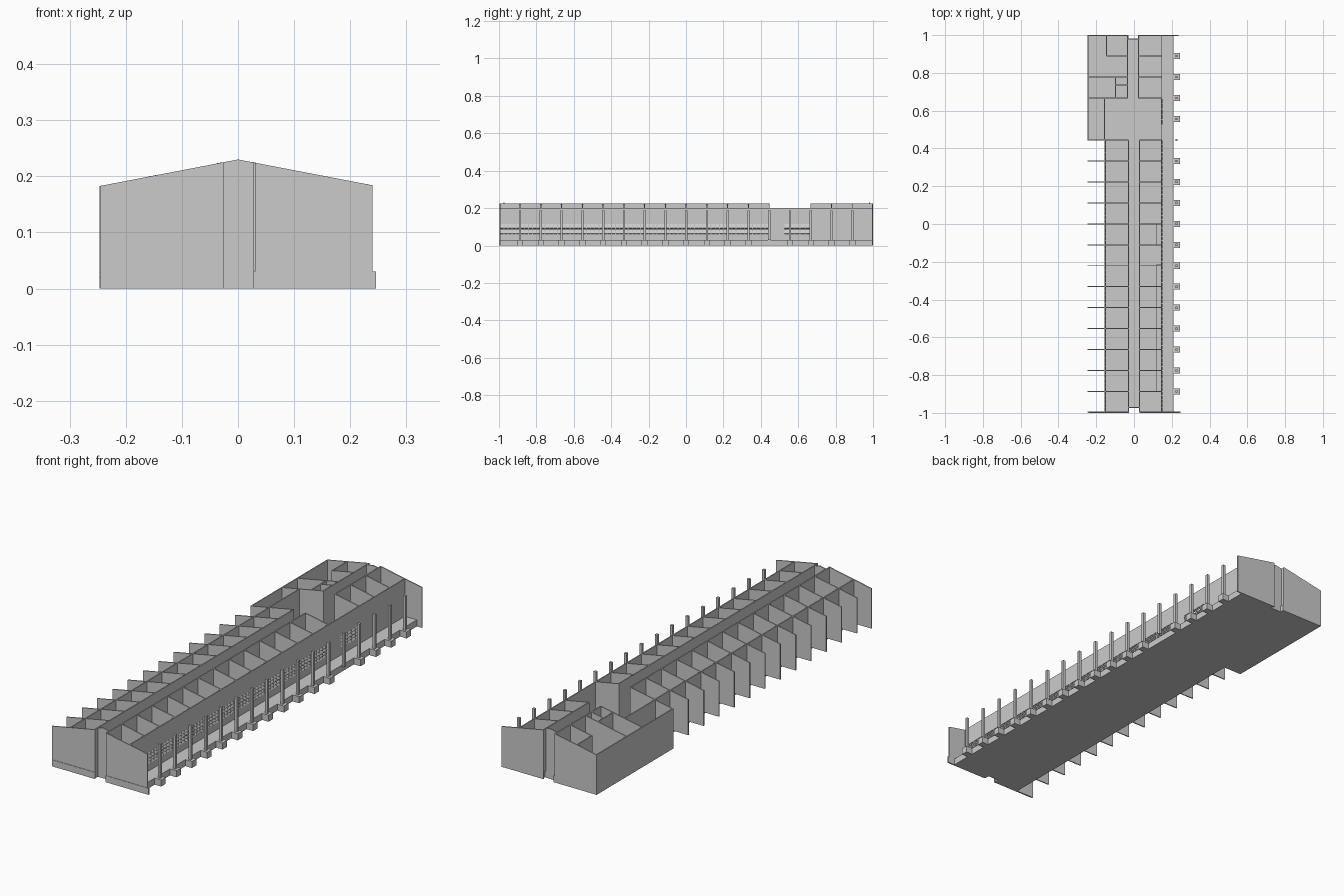
import bpy, bmesh
from mathutils import Matrix, Vector

if "Cube" in bpy.data.objects:
    bpy.data.objects.remove(bpy.data.objects["Cube"])

T = 0.005          # wall thickness
FLOOR = 0.03
STEP = 0.111       # bay length


def roof(x):
    return 0.23 - 0.192 * abs(x)


def finish(name, bm):
    bmesh.ops.recalc_face_normals(bm, faces=bm.faces)
    me = bpy.data.meshes.new(name)
    bm.to_mesh(me)
    bm.free()
    ob = bpy.data.objects.new(name, me)
    bpy.context.collection.objects.link(ob)
    return ob


def add_box(bm, x0, x1, y0, y1, z0, z1, tilt=0.0):
    m = (Matrix.Translation(((x0 + x1) / 2, (y0 + y1) / 2, (z0 + z1) / 2))
         @ Matrix.Rotation(tilt, 4, 'Y')
         @ Matrix.Diagonal((x1 - x0, y1 - y0, z1 - z0, 1)))
    bmesh.ops.create_cube(bm, size=1, matrix=m)


def boxes(name, items):
    bm = bmesh.new()
    for b in items:
        add_box(bm, *b)
    return finish(name, bm)


def add_prism(bm, pts, offset):
    f = bm.faces.new([bm.verts.new(p) for p in pts])
    ext = bmesh.ops.extrude_face_region(bm, geom=[f])['geom']
    bmesh.ops.translate(bm, vec=offset,
                        verts=[v for v in ext if isinstance(v, bmesh.types.BMVert)])


def cross_walls(name, items):
    """Walls running along x, their tops following the roof pitch: (x0, x1, y, z0)."""
    bm = bmesh.new()
    for x0, x1, y, z0 in items:
        xs = [x1, 0, x0] if x0 < 0 < x1 else [x1, x0]
        pts = [(x0, y - T / 2, z0), (x1, y - T / 2, z0)]
        pts += [(x, y - T / 2, roof(x)) for x in xs]
        add_prism(bm, pts, Vector((0, T, 0)))
    return finish(name, bm)


def long_wall(x, y0, y1, z0=FLOOR):
    return (x - T / 2, x + T / 2, y0, y1, z0, roof(x))


# floor slab, notched at both corridor ends
boxes("floor_slab", [
    (-0.155, -0.028, -0.998, 1, 0, FLOOR),
    (-0.028, 0.028, -0.97, 0.98, 0, FLOOR),
    (0.028, 0.21, -0.998, 1, 0, FLOOR),
    (-0.245, -0.155, 0.442, 1, 0, FLOOR)])

# gable end walls with the recessed corridor ends
cross_walls("gable_walls", [
    (-0.245, -0.026, -0.9955, 0), (0.03, 0.24, -0.9955, 0),
    (-0.03, 0.03, -0.972, 0),
    (-0.245, -0.033, 0.9975, 0), (0.022, 0.235, 0.9975, 0),
    (-0.035, 0.025, 0.98, 0)])
boxes("gable_plinths", [
    (-0.24, -0.026, -1, -0.993, 0, FLOOR),
    (0.03, 0.246, -1, -0.993, 0, FLOOR)])

# corridor walls, interrupted by the entrance hall
boxes("corridor_walls", [
    long_wall(-0.03, -0.995, 0.445), long_wall(0.03, -0.995, 0.445),
    long_wall(-0.035, 0.665, 0.998), long_wall(0.025, 0.665, 0.998)])

# room partitions; on the left they run on outside as sun fins
bays = [0.334 - STEP * i for i in range(12)]
cross_walls("left_fin_partitions", [(-0.247, -0.03, y, 0.02) for y in bays])
cross_walls("right_partitions",
            [(0.03, 0.147, y, FLOOR) for y in bays + [0.445]]
            + [(0.025, 0.147, y, FLOOR) for y in (0.667, 0.778, 0.889)])

# service block at the back left
cross_walls("service_cross_walls", [
    (-0.245, -0.03, 0.445, 0), (-0.245, -0.035, 0.667, FLOOR),
    (-0.245, -0.035, 0.778, FLOOR), (-0.097, -0.035, 0.735, FLOOR),
    (-0.145, -0.035, 0.889, FLOOR)])
boxes("service_long_walls", [
    long_wall(-0.2445, 0.4425, 1, 0), long_wall(-0.097, 0.667, 0.778),
    long_wall(-0.145, 0.889, 0.998), long_wall(-0.155, 0.445, 0.667)])

# outer room walls with a louvred window band
Z0, Z1 = 0.062, 0.116


def window_wall(name, x, spans, solids):
    side = 1 if x > 0 else -1
    wall = [long_wall(x, a, b) for a, b in solids]
    louvres = []
    for a, b in spans:
        wall.append((x - T / 2, x + T / 2, a, b, FLOOR, Z0))
        wall.append((x - T / 2, x + T / 2, a, b, Z1, roof(x)))
        wall.append((x - T / 2, x + T / 2, a, b, 0.087, 0.092))
        n = 5
        w = (b - a) / n
        for i in range(n + 1):
            y = a + i * w
            wall.append((x - T / 2, x + T / 2, max(a, y - 0.002),
                         min(b, y + 0.002), Z0, Z1))
        for i in range(n):
            for z in (0.068, 0.080, 0.098, 0.110):
                louvres.append((x - 0.001, x + 0.001, a + i * w + 0.002,
                                a + (i + 1) * w - 0.002, z - 0.006, z + 0.006,
                                -0.5 * side))
    boxes(name + "_wall", wall)
    boxes(name + "_louvres", louvres)


edges = [0.445] + bays + [-0.995]
room_spans = [(edges[i + 1], edges[i]) for i in range(len(edges) - 1)]
window_wall("left_window", -0.153, room_spans, [])
window_wall("right_window", 0.147, room_spans + [(0.525, 0.665)],
            [(0.445, 0.525), (0.665, 0.998)])

# window ledges inside the right-hand rooms
boxes("window_ledges", [
    (0.118, 0.146, -0.885, -0.215, 0.058, 0.062),
    (0.118, 0.146, -0.11, 0.0, 0.058, 0.062)])

# veranda columns on footings
cols = [0.889 - STEP * i for i in range(17)]
boxes("veranda_columns",
      [(0.219, 0.231, y - 0.006, y + 0.006, FLOOR, 0.186) for y in cols])
boxes("column_footings",
      [(0.209, 0.243, y - 0.016, y + 0.016, 0, FLOOR)
       for i, y in enumerate(cols) if i != 4])
